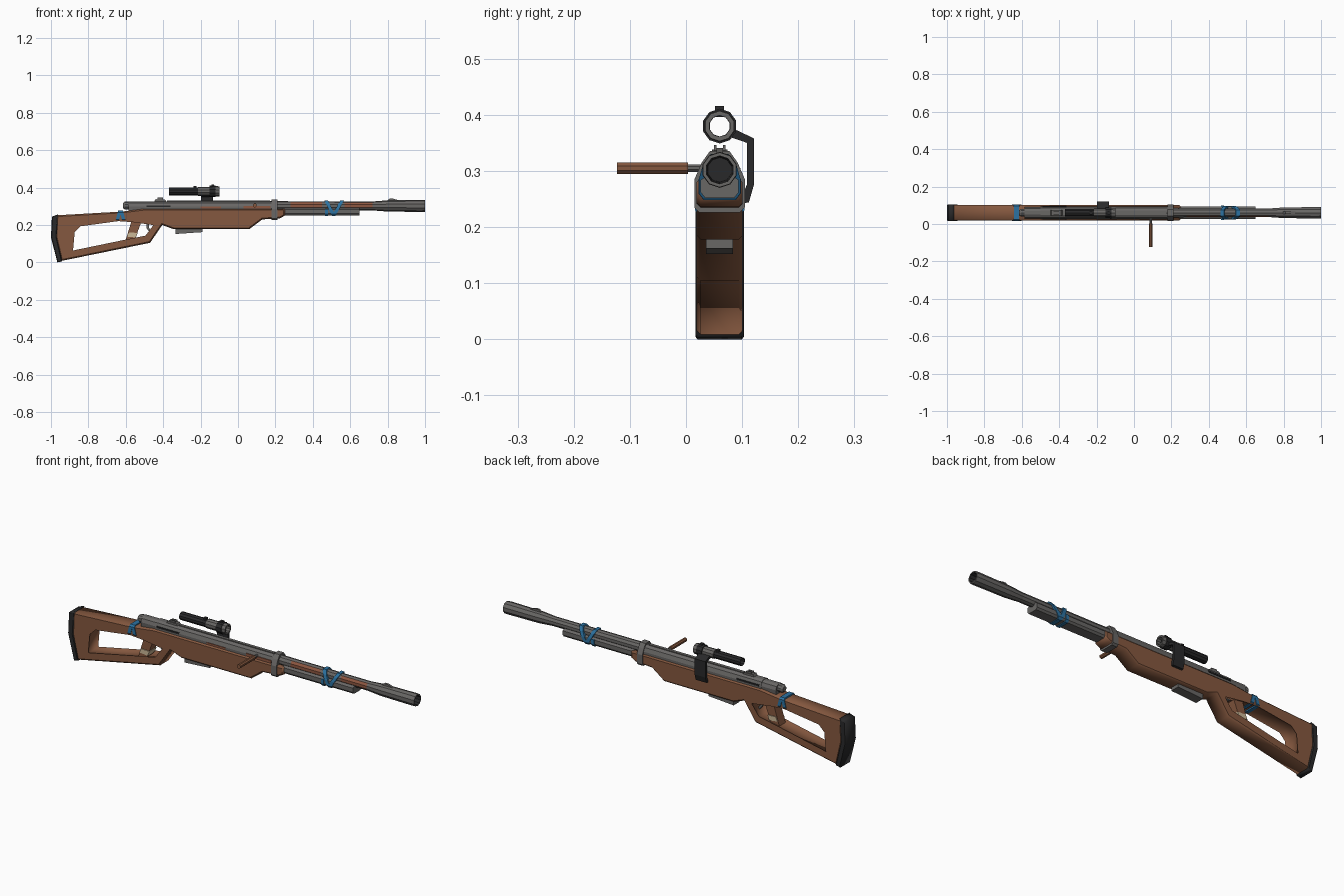
import bpy, bmesh, math
from mathutils import Vector

if "Cube" in bpy.data.objects:
    bpy.data.objects.remove(bpy.data.objects["Cube"])

CY = 0.06          # side-to-side centre line of the rifle
BZ = 0.302         # barrel axis height


def mat(name, r, g, b):
    m = bpy.data.materials.new(name)
    m.diffuse_color = (r, g, b, 1)
    m.use_nodes = True
    m.node_tree.nodes["Principled BSDF"].inputs["Base Color"].default_value = m.diffuse_color
    return m


WOOD = mat("wood", 0.235, 0.098, 0.05)
RUST = mat("reddish_wood", 0.27, 0.095, 0.052)
GREY = mat("grey_metal", 0.14, 0.135, 0.13)
DARK = mat("dark_metal", 0.022, 0.022, 0.023)
BLUE = mat("blue_wrap", 0.025, 0.17, 0.36)
TAN = mat("tan_wrap", 0.6, 0.48, 0.31)


def loft(name, rings, mats, closed=False, rule=None):
    """Bridge equal point rings; cap the ends unless closed."""
    bm = bmesh.new()
    vs = [[bm.verts.new(p) for p in r] for r in rings]
    n = len(vs[0])
    pairs = list(zip(vs, vs[1:])) + ([(vs[-1], vs[0])] if closed else [])
    for a, b in pairs:
        for i in range(n):
            j = (i + 1) % n
            bm.faces.new((a[i], a[j], b[j], b[i]))
    if not closed:
        bm.faces.new(vs[0])
        bm.faces.new(vs[-1])
    bmesh.ops.recalc_face_normals(bm, faces=bm.faces)
    bm.normal_update()
    if rule:
        for f in bm.faces:
            f.material_index = rule(f.calc_center_median(), f.normal)
    me = bpy.data.meshes.new(name)
    bm.to_mesh(me)
    bm.free()
    for m in mats:
        me.materials.append(m)
    ob = bpy.data.objects.new(name, me)
    bpy.context.collection.objects.link(ob)
    return ob


def tube_x(name, stations, mats, y=CY, z=BZ, n=10, **kw):
    """Round part along x from (x, radius) stations."""
    ang = [2 * math.pi * (i + 0.5) / n for i in range(n)]
    return loft(name, [[(x, y + r * math.cos(a), z + r * math.sin(a)) for a in ang]
                       for x, r in stations], mats, **kw)


def rod_y(name, x, z, y0, y1, r, m, n=8):
    ang = [2 * math.pi * (i + 0.5) / n for i in range(n)]
    return loft(name, [[(x + r * math.cos(a), y, z + r * math.sin(a)) for a in ang]
                       for y in (y0, y1)], [m])


def section_x(name, half, x0, x1, m, shear=0.0):
    """Symmetric (half-width, z) section extruded along x, optionally slanted by height."""
    pts = [(CY + w, z) for w, z in half] + [(CY - w, z) for w, z in reversed(half)]
    return loft(name, [[(x + shear * (z - 0.25), y, z) for y, z in pts] for x in (x0, x1)], [m])


def side_plate(name, pts, y0, y1, m):
    """(x, z) outline extruded across y."""
    return loft(name, [[(x, y, z) for x, z in pts] for y in (y0, y1)], [m])


def bevelled(name, outlines, half, bevel, m):
    """Side outline with holes, extruded and chamfered."""
    cu = bpy.data.curves.new(name, 'CURVE')
    cu.dimensions = '2D'
    cu.fill_mode = 'BOTH'
    cu.extrude, cu.bevel_depth, cu.bevel_resolution, cu.offset = half - bevel, bevel, 0, -bevel
    for pts in outlines:
        s = cu.splines.new('POLY')
        s.points.add(len(pts) - 1)
        for p, (x, z) in zip(s.points, pts):
            p.co = (x, z, 0, 1)
        s.use_cyclic_u = True
    cu.materials.append(m)
    ob = bpy.data.objects.new(name, cu)
    ob.rotation_euler = (math.pi / 2, 0, 0)
    ob.location = (0, CY, 0)
    bpy.context.collection.objects.link(ob)
    bpy.ops.object.select_all(action='DESELECT')
    ob.select_set(True)
    bpy.context.view_layer.objects.active = ob
    bpy.ops.object.convert(target='MESH')


# Wooden stock with its open frame, and the butt plate
bevelled("stock", [
    [(-0.97, 0.252), (-0.62, 0.272), (-0.5, 0.287), (0.25, 0.287), (0.25, 0.25), (0.225, 0.236),
     (0.13, 0.23), (0.06, 0.178), (-0.345, 0.178), (-0.405, 0.2), (-0.47, 0.105),
     (-0.945, 0.008), (-0.975, 0.137)],
    [(-0.845, 0.2), (-0.64, 0.228), (-0.56, 0.222), (-0.44, 0.205), (-0.49, 0.137),
     (-0.6, 0.115), (-0.89, 0.055), (-0.88, 0.165)]], 0.041, 0.007, WOOD)
bevelled("butt_plate", [[(-0.995, 0.245), (-0.962, 0.257), (-0.97, 0.137), (-0.94, 0.006),
                         (-0.966, 0.0), (-1.0, 0.135)]], 0.0435, 0.004, DARK)

# Grip, its wrap, and the trigger
side_plate("grip", [(-0.565, 0.235), (-0.51, 0.235), (-0.555, 0.115), (-0.605, 0.105)],
           CY - 0.026, CY + 0.026, WOOD)
side_plate("grip_wrap", [(-0.583, 0.16), (-0.536, 0.158), (-0.546, 0.133), (-0.594, 0.138)],
           CY - 0.03, CY + 0.03, TAN)
side_plate("trigger", [(-0.49, 0.215), (-0.475, 0.215), (-0.476, 0.185), (-0.462, 0.165),
                       (-0.47, 0.16), (-0.489, 0.182)], CY - 0.006, CY + 0.006, GREY)
side_plate("trigger_housing", [(-0.51, 0.225), (-0.44, 0.225), (-0.45, 0.2), (-0.5, 0.207)],
           CY - 0.02, CY + 0.02, GREY)

# Blue wraps on the stock wrist
for i, (x, s) in enumerate(((-0.648, 0.25), (-0.626, -0.25))):
    section_x(f"wrist_wrap_{i}", [(0.038, 0.222), (0.044, 0.23), (0.044, 0.268), (0.036, 0.277)],
              x, x + 0.018, BLUE, s)

# Magazine
side_plate("magazine", [(-0.335, 0.19), (-0.19, 0.19), (-0.19, 0.162), (-0.335, 0.152)],
           CY - 0.024, CY + 0.024, GREY)

# Barrel with reddish strips on its upper front side, and the hollow muzzle
STRIPS = ((0.05, 0.18), (0.28, 0.45), (0.57, 0.82))


def barrel_rule(c, n):
    return int(n.y < -0.5 and n.z > -0.1 and any(a < c.x < b for a, b in STRIPS))


tube_x("barrel", [(-0.15, 0.026), (0.05, 0.026), (0.18, 0.026), (0.28, 0.025), (0.45, 0.025),
                  (0.57, 0.024), (0.73, 0.024), (0.82, 0.024)], [GREY, RUST], rule=barrel_rule)
tube_x("muzzle", [(0.72, 0.024), (0.8, 0.03), (0.98, 0.032), (1.0, 0.031), (1.0, 0.025),
                  (0.93, 0.022)], [GREY, DARK],
       rule=lambda c, n: int(c.x > 0.9 and (c - Vector((c.x, CY, BZ))).length < 0.025))
side_plate("front_sight", [(0.79, 0.325), (0.81, 0.341), (0.83, 0.341), (0.88, 0.326)],
           CY - 0.006, CY + 0.006, GREY)

# Fore-end housing below the barrel, with slanted blue wraps
side_box = [(0.026, 0.252), (0.034, 0.262), (0.034, 0.284), (0.022, 0.292)]
section_x("under_barrel_housing", side_box, 0.24, 0.65, GREY)
wrap = [(0.028, 0.248), (0.037, 0.26), (0.037, 0.286), (0.03, 0.31), (0.016, 0.33)]
section_x("barrel_wrap_rear", wrap, 0.502, 0.522, BLUE, -0.5)
section_x("barrel_wrap_front", wrap, 0.502, 0.522, BLUE, 0.55)
section_x("barrel_wrap_side", [(w * 1.02, z) for w, z in wrap[:3]], 0.465, 0.482, BLUE)

# Band joining stock and barrel
section_x("barrel_band", [(0.036, 0.226), (0.045, 0.235), (0.045, 0.285), (0.032, 0.315),
                          (0.017, 0.336)], 0.18, 0.212, GREY)

# Receiver with tapered rear cap and top rib
rec = [(0.034, 0.28), (0.034, 0.3), (0.026, 0.319), (0.013, 0.327)]
section_x("receiver", rec, -0.5, 0.18, GREY)
section_x("receiver_tail", [(0.028, 0.268), (0.031, 0.3), (0.024, 0.317), (0.01, 0.325)],
          -0.585, -0.5, GREY)
tube_x("bolt_cap", [(-0.615, 0.014), (-0.605, 0.021), (-0.58, 0.021)], [GREY], z=0.304)
section_x("top_rib", [(0.008, 0.32), (0.008, 0.331)], -0.38, 0.17, GREY)

# Dark bolt slots and reddish inlay on the front side, dark slot on the back
for i, s in enumerate((-1, 1)):
    y = CY + s * 0.034
    side_plate(f"bolt_slot_{i}", [(-0.49, 0.297), (-0.36, 0.297), (-0.36, 0.305), (-0.49, 0.305)],
               y - 0.003, y + 0.003, DARK)
side_plate("receiver_inlay", [(0.03, 0.289), (0.175, 0.289), (0.175, 0.303), (0.03, 0.303)],
           CY - 0.037, CY - 0.032, RUST)
side_plate("ejection_strip", [(-0.2, 0.289), (-0.09, 0.289), (-0.09, 0.299), (-0.2, 0.299)],
           CY - 0.037, CY - 0.032, RUST)

# Rear sight
side_plate("rear_sight_base", [(-0.45, 0.322), (-0.38, 0.322), (-0.39, 0.336), (-0.44, 0.338)],
           CY - 0.014, CY + 0.014, GREY)
for i, s in enumerate((-1, 1)):
    side_plate(f"rear_sight_ear_{i}", [(-0.43, 0.33), (-0.4, 0.33), (-0.4, 0.346), (-0.43, 0.346)],
               CY + s * 0.008 - 0.002, CY + s * 0.008 + 0.002, GREY)

# Side handle
rod_y("handle_stem", 0.09, 0.305, 0.0, 0.04, 0.007, GREY)
rod_y("handle_grip", 0.09, 0.305, -0.123, 0.004, 0.011, WOOD)

# Hollow scope: rear tube, middle, front ring
SZ = 0.38
tube_x("scope_tube", [(-0.37, 0.021), (-0.21, 0.021), (-0.21, 0.0185), (-0.37, 0.0185)], [DARK],
       z=SZ, closed=True)
tube_x("scope_middle", [(-0.215, 0.019), (-0.215, 0.024), (-0.15, 0.024), (-0.15, 0.019)], [GREY],
       z=SZ, closed=True)
tube_x("scope_ring", [(-0.152, 0.019), (-0.152, 0.03), (-0.12, 0.031), (-0.12, 0.019)], [DARK],
       z=SZ, closed=True)
tube_x("scope_lens_rim", [(-0.121, 0.019), (-0.121, 0.028), (-0.1, 0.027), (-0.1, 0.019)], [GREY],
       z=SZ, closed=True)
for i, (x, z) in enumerate(((-0.23, 0.396), (-0.135, 0.404))):
    side_plate(f"scope_knob_{i}", [(x - 0.008, z), (x + 0.008, z), (x + 0.008, z + 0.012),
                                   (x - 0.008, z + 0.012)], CY - 0.008, CY + 0.008, DARK)

# Side bracket carrying the scope
bracket = [(0.08, 0.375), (0.092, 0.372), (0.121, 0.358), (0.121, 0.275), (0.112, 0.244),
           (0.098, 0.242), (0.098, 0.25), (0.109, 0.277), (0.109, 0.35), (0.08, 0.36)]
loft("scope_bracket", [[(x, y, z) for y, z in bracket] for x in (-0.197, -0.135)], [DARK])
